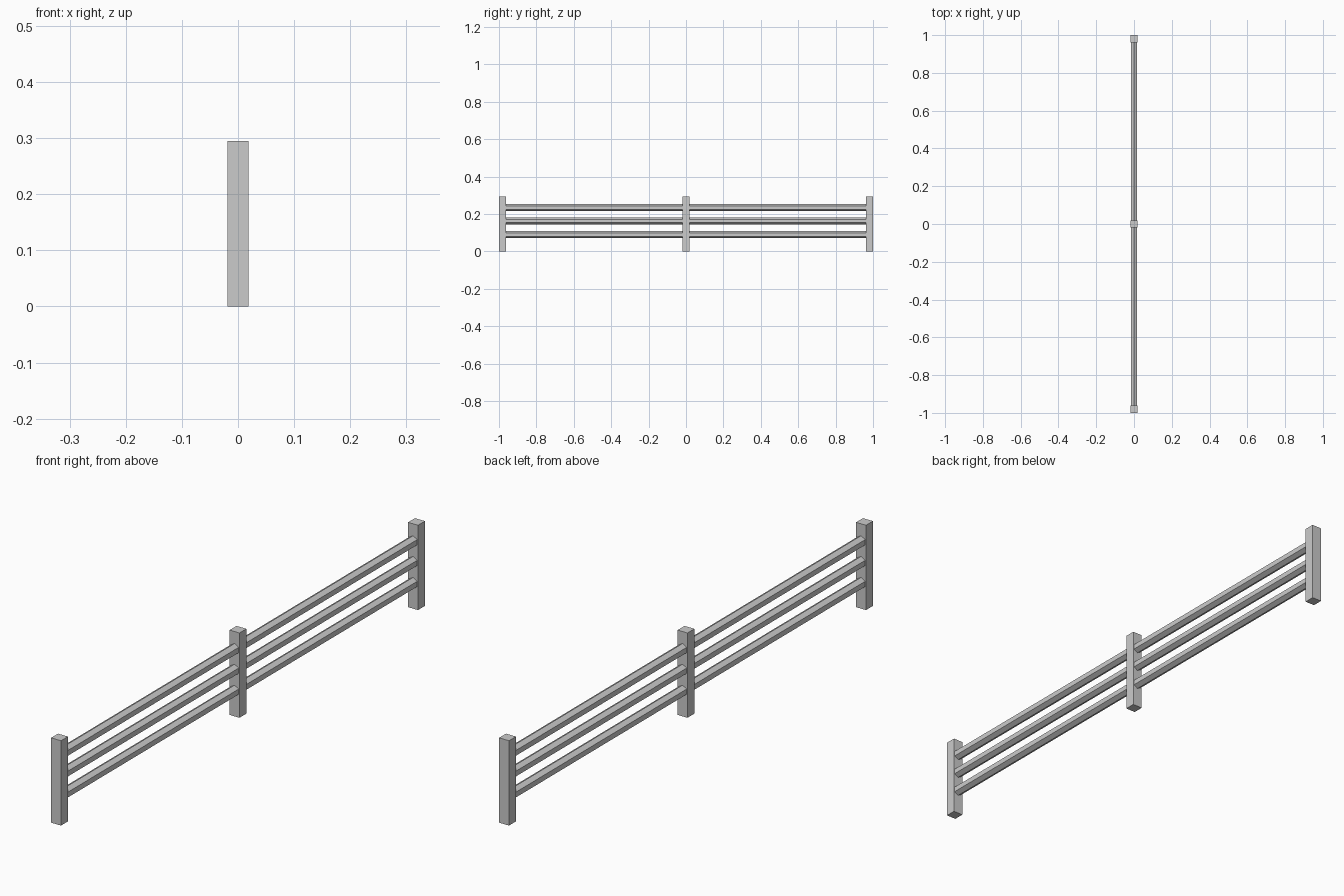
import bpy
from math import pi

if "Cube" in bpy.data.objects:
    bpy.data.objects.remove(bpy.data.objects["Cube"])

POST = 0.038
HEIGHT = 0.295
END = 1 - POST / 2

# square posts
for name, y in (("end_post_left", -END), ("middle_post", 0), ("end_post_right", END)):
    bpy.ops.mesh.primitive_cube_add(size=1, location=(0, y, HEIGHT / 2))
    post = bpy.context.object
    post.name = name
    post.scale = (POST, POST, HEIGHT)

# six-sided rails, ridge upwards, one per bay and level
span = END - POST
for side in (-1, 1):
    for level, z in (("lower", 0.09), ("middle", 0.163), ("upper", 0.235)):
        bpy.ops.mesh.primitive_cylinder_add(
            vertices=6, radius=0.0185, depth=span, end_fill_type='NOTHING',
            location=(0, side * END / 2, z), rotation=(pi / 2, 0, 0))
        bpy.context.object.name = f"{level}_rail_{'left' if side < 0 else 'right'}"
